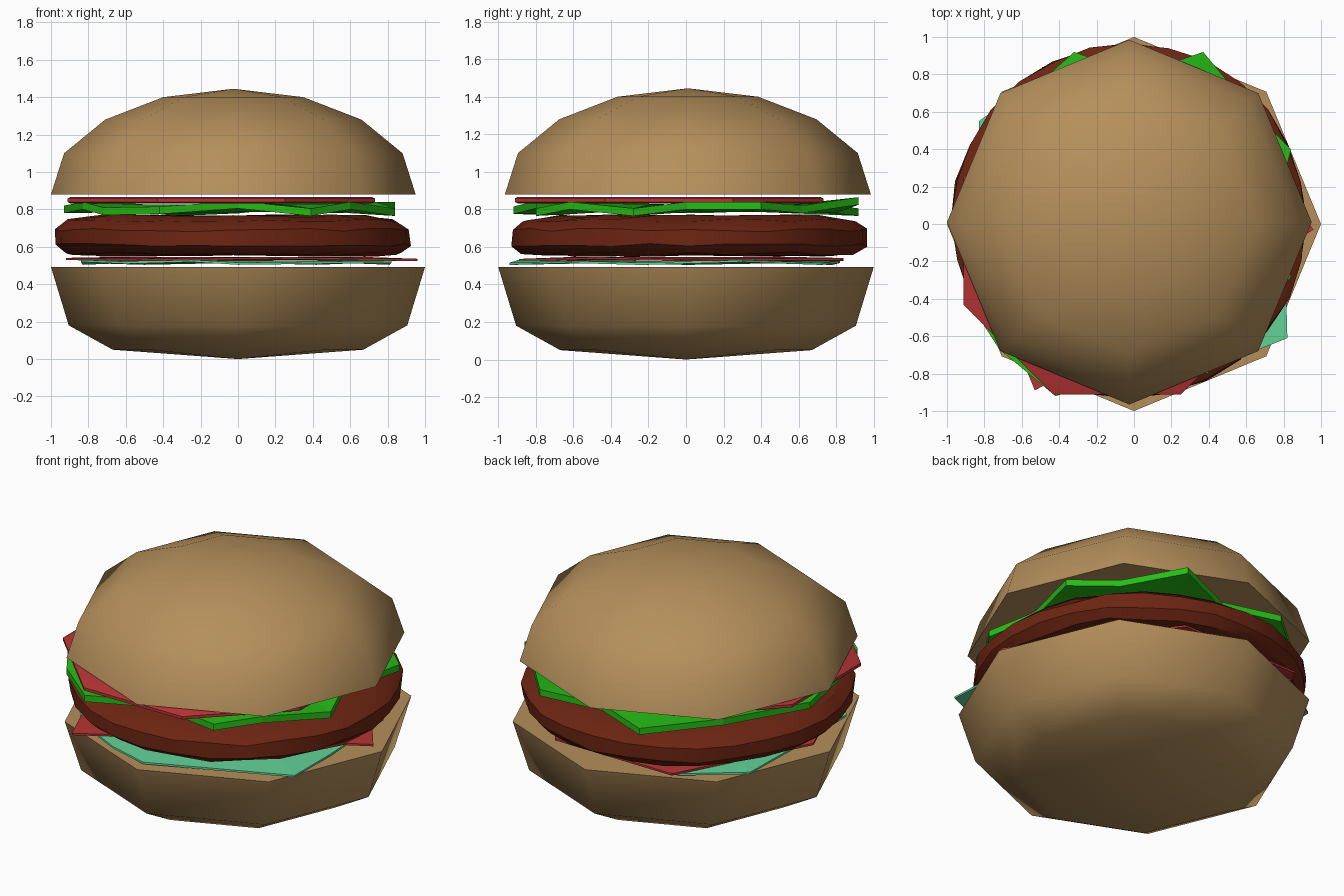
import bpy, bmesh, math, random

if "Cube" in bpy.data.objects:
    bpy.data.objects.remove(bpy.data.objects["Cube"])

random.seed(4)


def material(name, rgb):
    m = bpy.data.materials.new(name)
    m.diffuse_color = (*rgb, 1)
    m.use_nodes = True
    m.node_tree.nodes["Principled BSDF"].inputs["Base Color"].default_value = m.diffuse_color
    return m


BUN = material("toasted bun", (0.46, 0.275, 0.105))
MEAT = material("cooked meat", (0.15, 0.018, 0.006))
GREEN = material("bright green", (0.02, 0.50, 0.008))
MINT = material("pale green", (0.125, 0.65, 0.31))
RED = material("tomato red", (0.47, 0.034, 0.036))


def finish(bm, name, mat, smooth=None):
    bmesh.ops.recalc_face_normals(bm, faces=bm.faces[:])
    me = bpy.data.meshes.new(name)
    bm.to_mesh(me)
    bm.free()
    me.materials.append(mat)
    ob = bpy.data.objects.new(name, me)
    bpy.context.collection.objects.link(ob)
    if smooth:
        bpy.ops.object.select_all(action='DESELECT')
        ob.select_set(True)
        bpy.context.view_layer.objects.active = ob
        bpy.ops.object.shade_smooth_by_angle(angle=math.radians(smooth))
    return ob


def lathe(name, mat, profile, sides, centre=(0, 0), jitter=0.0, smooth=None):
    """Stack of rings (radius, z); radius 0 closes an end with a point."""
    bm = bmesh.new()
    rings = []
    for r, z in profile:
        ring = []
        for i in range(1 if r == 0 else sides):
            a = math.tau * i / sides
            rr = r + (random.uniform(-jitter, jitter) if r else 0)
            zz = z + (random.uniform(-jitter, jitter) if r else 0)
            ring.append(bm.verts.new((centre[0] + rr * math.cos(a),
                                      centre[1] + rr * math.sin(a), zz)))
        rings.append(ring)
    for lo, hi in zip(rings, rings[1:]):
        for i in range(sides):
            j = (i + 1) % sides
            if len(lo) == 1:
                bm.faces.new((lo[0], hi[j], hi[i]))
            elif len(hi) == 1:
                bm.faces.new((lo[i], lo[j], hi[0]))
            else:
                bm.faces.new((lo[i], lo[j], hi[j], hi[i]))
    for ring in (rings[0], rings[-1]):
        if len(ring) > 1:
            bm.faces.new(ring)
    return finish(bm, name, mat, smooth)


def leaf(name, mat, outline, centre_z, thick):
    """Wavy sheet: outline points (x, y, z) fanned around a raised centre."""
    bm = bmesh.new()
    n = len(outline)
    layers = []
    for dz in (-thick / 2, thick / 2):
        rim = [bm.verts.new((x, y, z + dz)) for x, y, z in outline]
        mid = [bm.verts.new((x * .7, y * .7, centre_z + dz)) for x, y, z in outline]
        hub = bm.verts.new((0, 0, centre_z + dz))
        for i in range(n):
            j = (i + 1) % n
            bm.faces.new((rim[i], rim[j], mid[j], mid[i]))
            bm.faces.new((mid[i], mid[j], hub))
        layers.append(rim)
    lo, hi = layers
    for i in range(n):
        j = (i + 1) % n
        bm.faces.new((lo[i], lo[j], hi[j], hi[i]))
    return finish(bm, name, mat)


# Buns: eight-sided shells with closed flat faces
lathe("bottom_bun", BUN, [(0, 0), (.67, .05), (.905, .18), (1.0, .492)], 8, smooth=60)
lathe("top_bun", BUN, [(.975, .88), (.905, 1.10), (.685, 1.28), (.375, 1.40), (0, 1.445)],
      8, centre=(-.025, .01), smooth=60)

# Lower leaf and lower tomato sheet
leaf("lower_lettuce", MINT, [
    (.82, -.61, .52), (.81, -.24, .51), (.80, .30, .525), (.42, .72, .51),
    (0, .82, .52), (-.5, .78, .51), (-.83, .55, .52), (-.83, 0, .51),
    (-.84, -.39, .525), (-.6, -.7, .515), (-.25, -.89, .525), (0, -.94, .51)], .52, .012)
leaf("lower_tomato", RED, [
    (.96, -.03, .53), (.32, .84, .535), (-.49, .84, .53), (-.92, .05, .535),
    (-.53, -.89, .53), (.2, -.48, .54)], .54, .012)

# Patty: lumpy disc
lathe("patty", MEAT, [(0, .555), (.78, .555), (.89, .565), (.945, .61), (.945, .69),
                      (.88, .74), (.7, .765), (0, .765)],
      28, centre=(-.027, .017), jitter=.009, smooth=35)

# Upper leaf, rippling over the patty
leaf("upper_lettuce", GREEN, [
    (.84, .40, .82), (.62, .62, .80), (.37, .92, .845), (.02, .80, .80),
    (-.32, .92, .785), (-.68, .60, .82), (-.93, .10, .80), (-.83, -.50, .82),
    (-.72, -.67, .79), (-.42, -.92, .795), (0, -.80, .825), (.39, -.80, .785),
    (.6, -.62, .82), (.84, -.28, .785), (.74, 0, .82)], .805, .04)

# Upper tomato: eight-sided slice with softened rim
slice_ = lathe("upper_tomato", RED, [(.872, .832), (.89, .84), (.89, .858), (.872, .867)],
               8, smooth=40)
slice_.rotation_euler.z = math.radians(22.5)
slice_.location = (-.09, -.09, 0)
